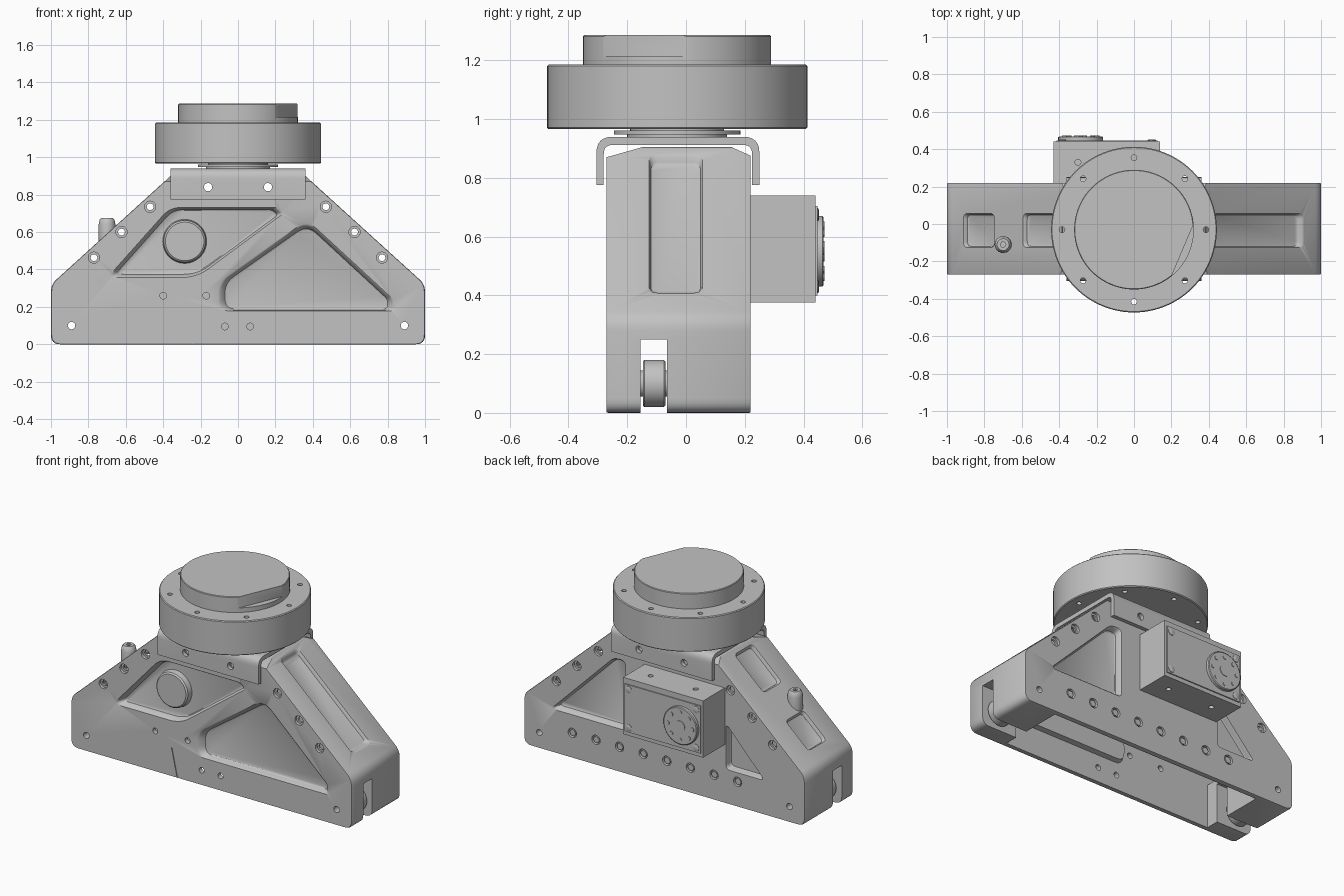
import bpy, bmesh, math
from mathutils import Matrix, Vector

if "Cube" in bpy.data.objects:
    bpy.data.objects.remove(bpy.data.objects["Cube"])

metal = bpy.data.materials.new("satin grey metal")
metal.use_nodes = True
GREY = (0.54, 0.54, 0.54, 1)
metal.diffuse_color = GREY
metal.node_tree.nodes["Principled BSDF"].inputs["Base Color"].default_value = GREY

# Axis frames: the local y direction is the extrusion axis
Y_AXIS = Matrix.Identity(4)
Z_AXIS = Matrix(((1, 0, 0, 0), (0, 0, 1, 0), (0, 1, 0, 0), (0, 0, 0, 1)))
X_AXIS = Matrix(((0, 1, 0, 0), (1, 0, 0, 0), (0, 0, 1, 0), (0, 0, 0, 1)))
FRONT, BACK = -0.27, 0.22


def loft(name, pts, layers, matrix=Y_AXIS):
    """Stack scaled copies of an outline along local y, capped at both ends."""
    cx = sum(p[0] for p in pts) / len(pts)
    cz = sum(p[1] for p in pts) / len(pts)
    bm = bmesh.new()
    rings = [[bm.verts.new(matrix @ Vector((cx + (u - cx) * s, w, cz + (v - cz) * s)))
              for u, v in pts] for w, s in layers]
    n = len(pts)
    for a, b in zip(rings, rings[1:]):
        for i in range(n):
            bm.faces.new((a[i], a[(i + 1) % n], b[(i + 1) % n], b[i]))
    bm.faces.new(rings[0])
    bm.faces.new(rings[-1])
    bmesh.ops.recalc_face_normals(bm, faces=bm.faces)
    mesh = bpy.data.meshes.new(name)
    bm.to_mesh(mesh)
    bm.free()
    mesh.materials.append(metal)
    obj = bpy.data.objects.new(name, mesh)
    bpy.context.scene.collection.objects.link(obj)
    return obj


def rounded(pts, radius, steps=6):
    """Round every corner of an outline; radius may be one value or a list."""
    out = []
    for i, p in enumerate(pts):
        r = radius[i] if isinstance(radius, list) else radius
        p, a, b = Vector(p), Vector(pts[i - 1]), Vector(pts[(i + 1) % len(pts)])
        if r == 0:
            out.append(tuple(p))
            continue
        r = min(r, .45 * (a - p).length, .45 * (b - p).length)
        s, e = p + (a - p).normalized() * r, p + (b - p).normalized() * r
        for k in range(steps + 1):
            t = k / steps
            out.append(tuple(s * (1 - t) ** 2 + p * (2 * t * (1 - t)) + e * t * t))
    return out


def rect(u0, u1, v0, v1):
    return [(u0, v0), (u1, v0), (u1, v1), (u0, v1)]


def box(name, x0, x1, y0, y1, z0, z1):
    return loft(name, rect(x0, x1, z0, z1), [(y0, 1), (y1, 1)])


def turned(name, u, v, layers, matrix=Y_AXIS, sides=24):
    """Turned part: layers are (position on axis, radius)."""
    ring = [(u + math.cos(math.tau * k / sides), v + math.sin(math.tau * k / sides))
            for k in range(sides)]
    return loft(name, ring, layers, matrix)


def width(mesh):
    xs = [v.co.x for v in mesh.vertices] or [0]
    return max(xs) - min(xs)


def combine(target, tool, op="DIFFERENCE"):
    """Apply a boolean, keeping it only if the part stays whole, and discard the tool."""
    mod = target.modifiers.new("cut", "BOOLEAN")
    mod.operation, mod.object, mod.solver = op, tool, "EXACT"
    dg = bpy.context.evaluated_depsgraph_get()
    mesh = bpy.data.meshes.new_from_object(target.evaluated_get(dg))
    target.modifiers.clear()
    if width(mesh) > .9 * width(target.data):
        target.data = mesh
    bpy.data.objects.remove(tool)


def drill(target, u, v, w0, w1, r, matrix=Y_AXIS, sides=20):
    combine(target, turned("drill", u, v, [(w0, r), (w1, r)], matrix, sides))


# Hollow trapezoid housing, open underneath, with solid ends
profile = [(-1, 0), (1, 0), (1, .32), (.355, .905), (-.355, .905), (-1, .32)]
outline = rounded(profile, [.05, .05, .04, .01, .01, .04])
body = loft("housing", outline, [(FRONT, .996), (FRONT + .006, 1), (BACK - .006, 1), (BACK, .996)])
cavity = [(-.75, -.1), (.75, -.1), (.75, .28), (.96, .28), (.96, .317), (.36, .86),
          (-.36, .86), (-.96, .317), (-.96, .28), (-.75, .28)]
combine(body, loft("cavity", cavity, [(FRONT + .03, 1), (BACK - .03, 1)]))

# Sloping chamfers along the top edges, front and back
for edge, ridge in ((FRONT, -.14), (BACK, .15)):
    out = math.copysign(.03, edge)
    combine(body, loft("chamfer", [(edge + out, .862), (ridge, .907), (edge + out, .96)],
                       [(-.6, 1), (.6, 1)], X_AXIS))


# Pressed pockets: tapered recess, backed by a liner where it is deeper than the wall
def recess(pts, surface, inward, depth, matrix=Y_AXIS):
    steps = [(-.2, 1.02), (0, 1.015), (.15, .985), (.7, .95), (.9, .935), (1, .9)]
    combine(body, loft("recess", pts, [(surface + inward * depth * d, s) for d, s in steps],
                       matrix))


def pocket(pts, radius, surface, inward):
    pts = rounded(pts, radius)
    liner = [(surface + inward * .015, 1.05), (surface + inward * .065, 1)]
    combine(body, loft("liner", pts, liner), "UNION")
    recess(pts, surface, inward, .042)


pocket([(-.69, .36), (-.22, .36), (.24, .7), (.2, .73), (-.36, .73)],
       [.05, .08, .02, .02, .06], FRONT, 1)
pocket([(-.1, .18), (.83, .18), (.83, .235), (.37, .66), (-.1, .33)],
       [.06, .024, .024, .07, .06], FRONT, 1)
pocket([(.28, .28), (.8, .28), (.36, .72), (.28, .72)], [.03, .04, .035, .03], BACK, -1)
pocket([(-.44, .22), (-.71, .22), (-.44, .51)], .03, BACK, -1)

# Shallow pockets on the sloping sides
for side, spans in ((1, [(.04, .74)]), (-1, [(.04, .32), (.53, .75)])):
    along = Vector((side * .645, 0, -.585)).normalized()
    inward = Vector((-side * .585, 0, -.645)).normalized()
    slope = Matrix.Identity(4)
    for col, vec in enumerate((along, inward, Vector((0, 1, 0)), Vector((side * .355, 0, .905)))):
        for row in range(3):
            slope[row][col] = vec[row]
    for t0, t1 in spans:
        recess(rounded(rect(t0, t1, -.125, .055), .03), 0, 1, .024, slope)

# Round boss in the front pocket
turned("front_boss", -.285, .55, [(-.225, .118), (-.262, .112), (-.27, .103)], sides=48)

# Wheel slots, wheels and all the drilled holes
for s in (-1, 1):
    x0, x1 = sorted((s * .7, s * 1.1))
    combine(body, box("slot", x0, x1, -.155, -.065, -.1, .25))
    wheel = turned("end_wheel", s * .89, .1,
                   [(-.155, .045), (-.147, .045), (-.147, .075), (-.142, .08), (-.075, .08),
                    (-.07, .075), (-.07, .045), (-.064, .045)], sides=40)
    for part in (wheel, body):
        drill(part, s * .89, .1, -.4, .4, .02)
    for x, z in ((.47, .735), (.623, .6), (.77, .463)):
        drill(body, s * x, z, -.4, .4, .018)
        for y in (FRONT, BACK):
            drill(body, s * x, z, y - .018, y + .018, .03)
for x, z in ((-.4, .26), (-.17, .26), (-.07, .095), (.065, .095)):
    drill(body, x, z, -.4, -.2, .018)
for k in range(8):
    x = .655 - .168 * k
    drill(body, x, .16, BACK - .02, .4, .03)
    turned("hex_bolt", x, .16, [(BACK - .025, .022), (BACK - .004, .022)], sides=6)
combine(body, loft("seam", [(-.242, -.01), (-.238, -.01), (-.28, .185), (-.285, .185)],
                   [(FRONT - .01, 1), (FRONT + .006, 1)]))

# Folded saddle bracket: U section run along x
section = rounded([(-.305, .775), (-.305, .94), (.25, .94), (.25, .775), (.225, .775),
                   (.225, .912), (-.28, .912), (-.28, .775)],
                  [0, .055, .055, 0, 0, .03, .03, 0])
saddle = loft("saddle_bracket", section, [(-.36, 1), (.36, 1)], X_AXIS)
for x in (-.16, .16):
    for part in (saddle, body):
        drill(part, x, .84, -.5, .5, .022)

# Turntable: neck, main disc and upper disc with one flat
CY = -.03
turned("turntable_neck", 0, CY, [(.93, .17), (.948, .17), (.948, .215), (.962, .215),
                                 (.962, .16), (.97, .16)], Z_AXIS, 64)
disc = turned("main_disc", 0, CY, [(.966, .438), (.971, .443), (1.181, .443), (1.186, .438)],
              Z_AXIS, 96)
for k in range(8):
    a = math.tau * k / 8
    drill(disc, .385 * math.cos(a), CY + .385 * math.sin(a), .9, 1.3, .015, Z_AXIS, 14)
upper = turned("upper_disc", 0, CY, [(1.18, .32), (1.282, .32), (1.286, .316)], Z_AXIS, 96)
combine(upper, loft("flat", [(.319, 0), (.2, -.28), (.4, -.5), (.6, 0)],
                    [(1.215, 1), (1.4, 1)], Z_AXIS))

# Drive box on the back with cover plate, corner screws and dial
drive = box("drive_box", -.43, .14, .2, .44, .375, .74)
for x in (-.3, .02):
    for z in (.375, .74):
        drill(drive, x, .33, z - .02, z + .02, .016, Z_AXIS, 14)
box("cover_plate", -.415, .125, .435, .447, .4, .705)
for x in (-.385, .095):
    for z in (.43, .675):
        turned("cover_screw", x, z, [(.44, .022), (.45, .022), (.452, .018)], sides=16)
turned("dial", -.285, .55, [(.44, .12), (.464, .12), (.468, .115)], sides=56)
for k in range(8):
    a = math.tau * k / 8
    turned("dial_screw", -.285 + .088 * math.cos(a), .55 + .088 * math.sin(a),
           [(.465, .013), (.472, .013)], sides=12)
turned("dial_hub", -.285, .55, [(.465, .035), (.472, .035)], sides=20)

# Upright plug on the left-hand slope, with a small bore
plug = turned("slope_plug", -.7, -.11, [(.55, .045), (.64, .045), (.665, .04), (.675, .032)], Z_AXIS)
drill(plug, -.7, -.11, .64, .8, .015, Z_AXIS, 6)

# Smooth shading with crisp edges
bpy.ops.object.select_all(action="DESELECT")
for obj in bpy.context.scene.objects:
    if obj.type == "MESH":
        obj.select_set(True)
        bpy.context.view_layer.objects.active = obj
bpy.ops.object.shade_smooth_by_angle(angle=math.radians(35))
